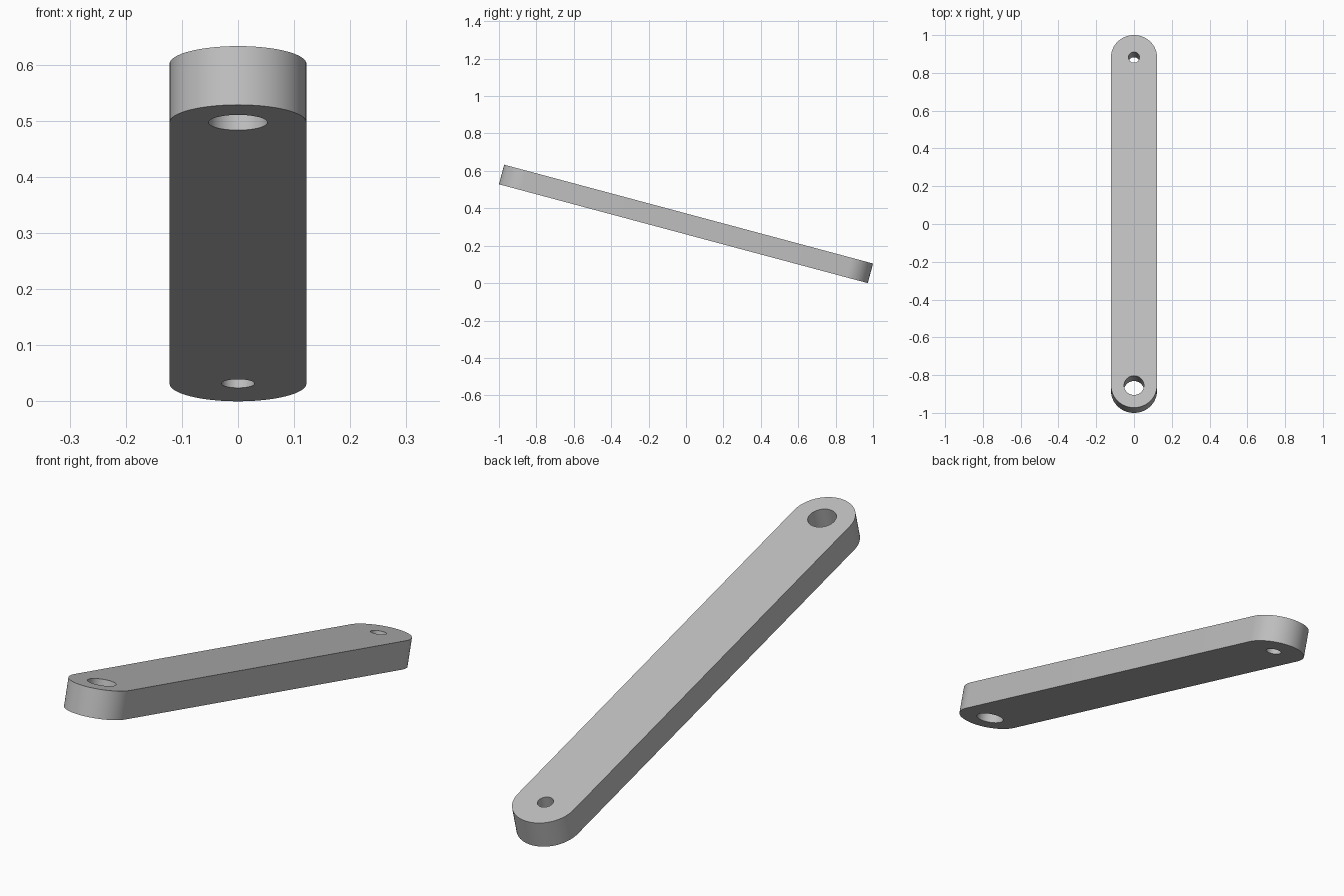
import bpy, bmesh, math
from mathutils import Matrix, Vector

cube = bpy.data.objects.get("Cube")
if cube:
    bpy.data.objects.remove(cube)

TILT = math.radians(15)
LENGTH, RADIUS, THICK = 2.0417, 0.122, 0.1083
REACH = LENGTH / 2 - RADIUS      # distance from middle to each hole centre
STEPS = 32


def arc(cy, radius, start, sweep, count):
    return [(radius * math.cos(start + sweep * i / count),
             cy + radius * math.sin(start + sweep * i / count)) for i in range(count + 1)]


def add_loop(bm, points):
    verts = [bm.verts.new((x, y, -THICK / 2)) for x, y in points]
    return [bm.edges.new((v, verts[(i + 1) % len(verts)])) for i, v in enumerate(verts)]


# Rounded bar outline with a large front hole and a small back hole
bm = bmesh.new()
outline = arc(REACH, RADIUS, 0, math.pi, STEPS) + arc(-REACH, RADIUS, math.pi, math.pi, STEPS)
edges = add_loop(bm, outline)
for cy, radius in ((-REACH, 0.0525), (REACH, 0.0295)):
    edges += add_loop(bm, arc(cy, radius, 0, math.tau, 2 * STEPS)[:-1])
bmesh.ops.triangle_fill(bm, edges=edges, use_beauty=True, normal=(0, 0, 1))

# Thicken into a solid, then tilt so the front end is raised
ext = bmesh.ops.extrude_face_region(bm, geom=bm.faces[:])
top = [g for g in ext["geom"] if isinstance(g, bmesh.types.BMVert)]
bmesh.ops.translate(bm, verts=top, vec=(0, 0, THICK))
bmesh.ops.recalc_face_normals(bm, faces=bm.faces[:])
bm.transform(Matrix.Rotation(-TILT, 4, "X"))
lowest = min(v.co.z for v in bm.verts)
bmesh.ops.translate(bm, verts=bm.verts[:], vec=Vector((0, 0, -lowest)))

mesh = bpy.data.meshes.new("link_bar")
bm.to_mesh(mesh)
bm.free()
bar = bpy.data.objects.new("link_bar", mesh)
bpy.context.collection.objects.link(bar)

# Plain grey material
grey = bpy.data.materials.new("light_grey")
grey.use_nodes = True
colour = (0.52, 0.52, 0.52, 1)
grey.diffuse_color = colour
grey.node_tree.nodes["Principled BSDF"].inputs["Base Color"].default_value = colour
mesh.materials.append(grey)

# Smooth rounded walls with crisp rims
bpy.ops.object.select_all(action="DESELECT")
bar.select_set(True)
bpy.context.view_layer.objects.active = bar
bpy.ops.object.shade_smooth_by_angle(angle=math.radians(30))
